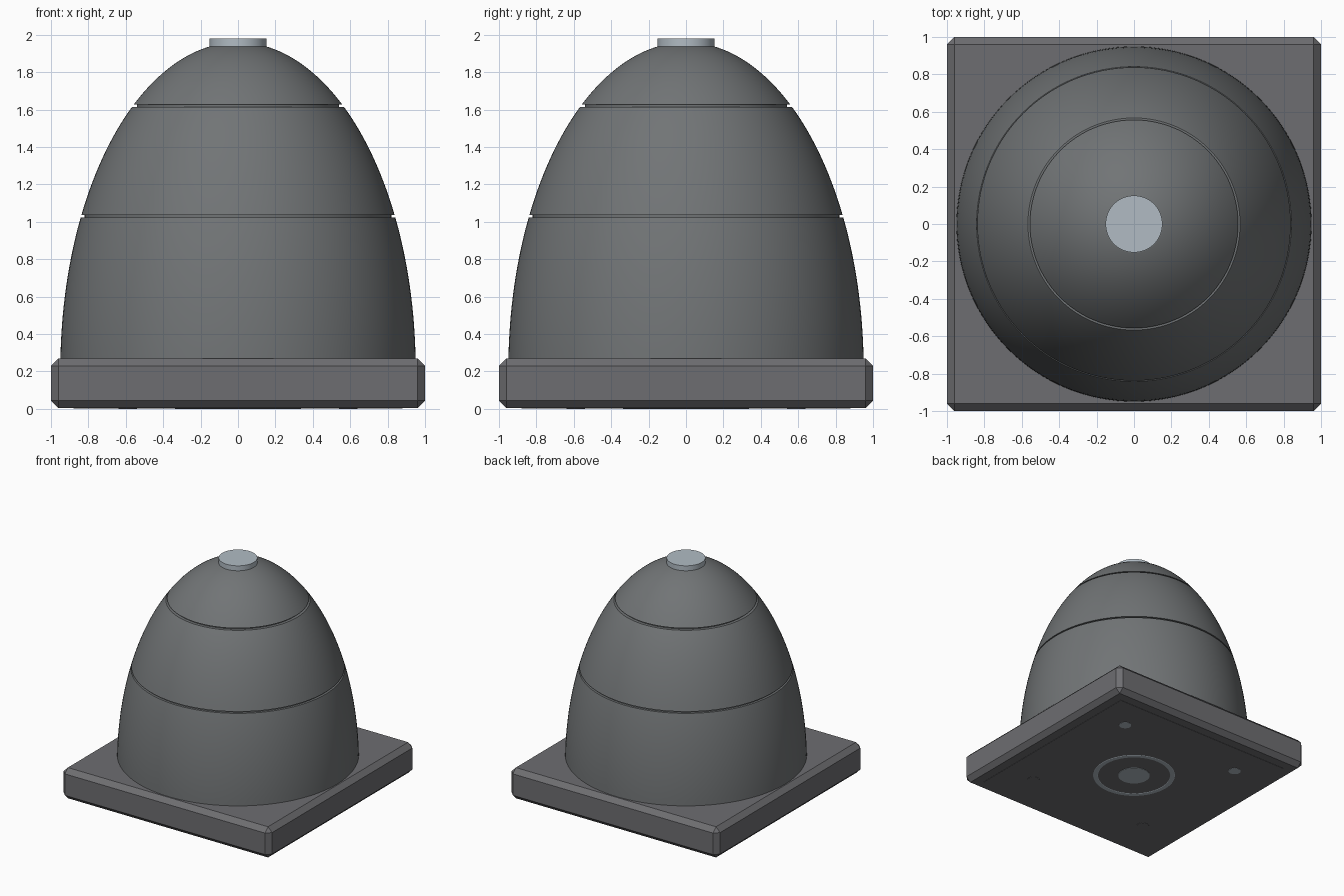
import bpy, math

if "Cube" in bpy.data.objects:
    bpy.data.objects.remove(bpy.data.objects["Cube"])


def material(name, rgb):
    m = bpy.data.materials.new(name)
    m.diffuse_color = (*rgb, 1.0)
    m.use_nodes = True
    m.node_tree.nodes["Principled BSDF"].inputs["Base Color"].default_value = m.diffuse_color
    return m


DARK = material("dark grey", (0.155, 0.155, 0.165))
SHELL = material("shell grey", (0.165, 0.175, 0.18))
SILVER = material("pale silver", (0.44, 0.50, 0.55))


def finish(name, mat):
    ob = bpy.context.object
    ob.name = name
    ob.data.materials.append(mat)
    return ob


def block(name, half, z0, z1, mat, bevel=0.0):
    bpy.ops.mesh.primitive_cube_add(size=2, location=(0, 0, (z0 + z1) / 2))
    bpy.context.object.scale = (half, half, (z1 - z0) / 2)
    bpy.ops.object.transform_apply(location=False, rotation=False, scale=True)
    ob = finish(name, mat)
    if bevel:
        mod = ob.modifiers.new("chamfer", 'BEVEL')
        mod.width = bevel
        mod.segments = 1
    return ob


def disc(name, r, z0, z1, mat, x=0, y=0, sides=64):
    bpy.ops.mesh.primitive_cylinder_add(vertices=sides, radius=r, depth=z1 - z0,
                                        location=(x, y, (z0 + z1) / 2))
    ob = finish(name, mat)
    bpy.ops.object.shade_smooth_by_angle(angle=math.radians(30))
    return ob


def lathe(name, profile, mat, closed=False, sides=128):
    """Spin (radius, height) points around z, capping open ends."""
    verts, faces, n = [], [], len(profile)
    for i in range(sides):
        a = math.tau * i / sides
        verts += [(r * math.cos(a), r * math.sin(a), z) for r, z in profile]
    for i in range(sides):
        j = (i + 1) % sides
        for k in range(n if closed else n - 1):
            l = (k + 1) % n
            faces.append((i * n + k, j * n + k, j * n + l, i * n + l))
    if not closed:
        faces.append([i * n for i in reversed(range(sides))])
        faces.append([i * n + n - 1 for i in range(sides)])
    me = bpy.data.meshes.new(name)
    me.from_pydata(verts, [], faces)
    ob = bpy.data.objects.new(name, me)
    bpy.context.collection.objects.link(ob)
    bpy.ops.object.select_all(action='DESELECT')
    bpy.context.view_layer.objects.active = ob
    ob.select_set(True)
    me.materials.append(mat)
    bpy.ops.object.shade_smooth_by_angle(angle=math.radians(30))
    return ob


def dome_radius(z):
    return 0.95 * math.sqrt(max(0.0, 1 - ((z - 0.21) / 1.75) ** 2))


# Square chamfered base and its thin underside plate
block("base", 1.0, 0.004, 0.27, DARK, 0.04)
block("underside_plate", 0.88, 0.002, 0.012, DARK)

# Dome with two shallow seams between its three shells
profile = []
for lo, hi in ((0.262, 1.022), (1.036, 1.614), (1.628, 1.937)):
    if profile:
        profile.append((dome_radius(lo) - 0.016, profile[-1][1]))
        profile.append((dome_radius(lo) - 0.016, lo))
    steps = 20
    for i in range(steps + 1):
        # denser towards the top of each shell
        z = lo + (hi - lo) * math.sin(i / steps * math.pi / 2)
        profile.append((dome_radius(z), z))
lathe("dome", profile, SHELL)

# Top cap
disc("top_cap", 0.152, 1.925, 1.98, SILVER)

# Underside ring, centre contact and four corner plugs
lathe("underside_ring", [(0.285, 0.01), (0.30, 0.0), (0.335, 0.0), (0.35, 0.01)],
      SILVER, closed=True)
disc("centre_contact", 0.13, 0.0, 0.01, SILVER)
for x in (-0.59, 0.59):
    disc("back_plug", 0.05, 0.0, 0.01, SILVER, x, 0.59, 32)
    disc("front_plug", 0.05, 0.0, 0.01, DARK, x, -0.59, 32)
